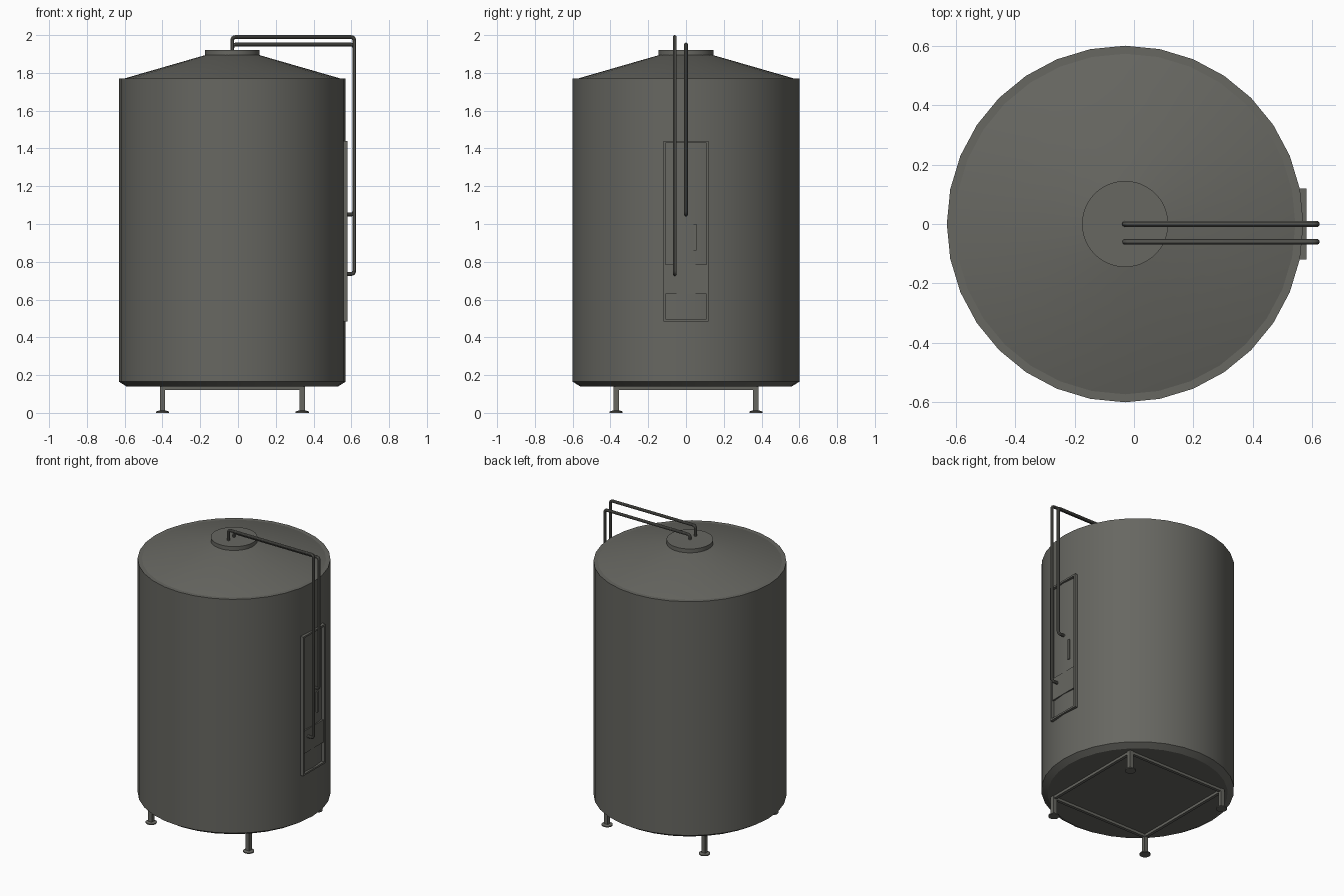
import bpy, bmesh, math
from mathutils import Vector

cube = bpy.data.objects.get("Cube")
if cube:
    bpy.data.objects.remove(cube, do_unlink=True)

CX = -0.03   # tank axis


def material(name, rgb):
    m = bpy.data.materials.new(name)
    m.use_nodes = True
    col = (*rgb, 1)
    m.diffuse_color = col
    m.node_tree.nodes["Principled BSDF"].inputs["Base Color"].default_value = col
    return m


steel = material("warm grey steel", (0.135, 0.135, 0.12))


def finish(bm, name, smooth=False):
    bmesh.ops.recalc_face_normals(bm, faces=bm.faces)
    me = bpy.data.meshes.new(name)
    bm.to_mesh(me)
    bm.free()
    ob = bpy.data.objects.new(name, me)
    bpy.context.collection.objects.link(ob)
    me.materials.append(steel)
    if smooth:
        bpy.ops.object.select_all(action='DESELECT')
        ob.select_set(True)
        bpy.context.view_layer.objects.active = ob
        bpy.ops.object.shade_smooth_by_angle(angle=math.radians(30))
    return ob


def lathe(name, profile, x, y, sides):
    """Closed solid of revolution from (radius, z) pairs, bottom to top."""
    bm = bmesh.new()
    rings = []
    for r, z in profile:
        rings.append([bm.verts.new((x + r * math.cos(math.tau * i / sides),
                                    y + r * math.sin(math.tau * i / sides), z))
                      for i in range(sides)])
    for a, b in zip(rings, rings[1:]):
        for i in range(sides):
            j = (i + 1) % sides
            bm.faces.new((a[i], a[j], b[j], b[i]))
    bm.faces.new(rings[0])
    bm.faces.new(rings[-1])
    return finish(bm, name, True)


def box(name, lo, hi):
    bm = bmesh.new()
    bmesh.ops.create_cube(bm, size=1)
    lo, hi = Vector(lo), Vector(hi)
    bmesh.ops.scale(bm, vec=hi - lo, verts=bm.verts)
    bmesh.ops.translate(bm, vec=(lo + hi) / 2, verts=bm.verts)
    return finish(bm, name)


def pipe(name, y, top, end, radius=0.01, bend=0.018):
    """Round pipe from the lid, over the side and back into the wall (XZ plane)."""
    corners = [Vector(p) for p in ((CX, 1.9), (CX, top), (0.615, top), (0.615, end), (0.56, end))]
    path = [corners[0]]
    for a, b, c in zip(corners, corners[1:], corners[2:]):
        p, q = b + (a - b).normalized() * bend, b + (c - b).normalized() * bend
        for i in range(5):
            t = i / 4
            path.append(p * (1 - t) ** 2 + b * 2 * t * (1 - t) + q * t * t)
    path.append(corners[-1])
    bm = bmesh.new()
    rings = []
    for i, p in enumerate(path):
        d = (path[min(i + 1, len(path) - 1)] - path[max(i - 1, 0)]).normalized()
        ring = []
        for k in range(10):
            a = math.tau * k / 10
            u, v = radius * math.cos(a), radius * math.sin(a)
            ring.append(bm.verts.new((p.x - d.y * u, y + v, p.y + d.x * u)))
        rings.append(ring)
    for a, b in zip(rings, rings[1:]):
        for k in range(10):
            j = (k + 1) % 10
            bm.faces.new((a[k], a[j], b[j], b[k]))
    bm.faces.new(rings[0])
    bm.faces.new(rings[-1])
    return finish(bm, name, True)


# Tank body with chamfered foot, cone roof and lid
lathe("tank_body", [(0.56, 0.14), (0.6, 0.165), (0.6, 1.77), (0.575, 1.77)], CX, 0, 32)
lathe("tank_roof", [(0.58, 1.768), (0.14, 1.895)], CX, 0, 32)
lathe("tank_lid", [(0.145, 1.87), (0.145, 1.92)], CX, 0, 48)

# Stand: four legs on round feet, joined by a square of bars
S = 0.37
for sx, xn in ((-1, "right"), (1, "left")):
    for sy, yn in ((-1, "front"), (1, "back")):
        x, y = CX + sx * S, sy * S
        box(f"{yn}_{xn}_leg", (x - 0.014, y - 0.014, 0.005), (x + 0.014, y + 0.014, 0.145))
        lathe(f"{yn}_{xn}_foot", [(0.035, 0), (0.035, 0.007), (0.02, 0.012)], x, y, 16)
    x = CX + sx * S
    box(f"{xn}_stand_bar", (x - 0.01, -S, 0.122), (x + 0.01, S, 0.142))
for sy, yn in ((-1, "front"), (1, "back")):
    box(f"{yn}_stand_bar", (CX - S, sy * S - 0.01, 0.122), (CX + S, sy * S + 0.01, 0.142))

# Control panel: open frame on the wall with a plate and a gauge strip
X0, X1, W, Z0, Z1, T = 0.553, 0.58, 0.12, 0.485, 1.44, 0.012
for s, n in ((-1, "front"), (1, "back")):
    y0, y1 = sorted((s * W, s * (W - T)))
    box(f"panel_frame_{n}", (X0, y0, Z0), (X1, y1, Z1))
box("panel_frame_bottom", (X0, -W + T, Z0), (X1, W - T, Z0 + T))
box("panel_frame_top", (X0, -W + T, Z1 - T), (X1, W - T, Z1))
box("panel_plate", (X0, -W + T, 0.63), (0.573, W - T, 0.785))
box("gauge_strip", (X0, 0.04, 0.86), (0.574, 0.055, 1.0))

# Pipes from the lid to the panel
pipe("upper_pipe", -0.06, 1.99, 0.735)
pipe("lower_pipe", 0, 1.95, 1.05)
